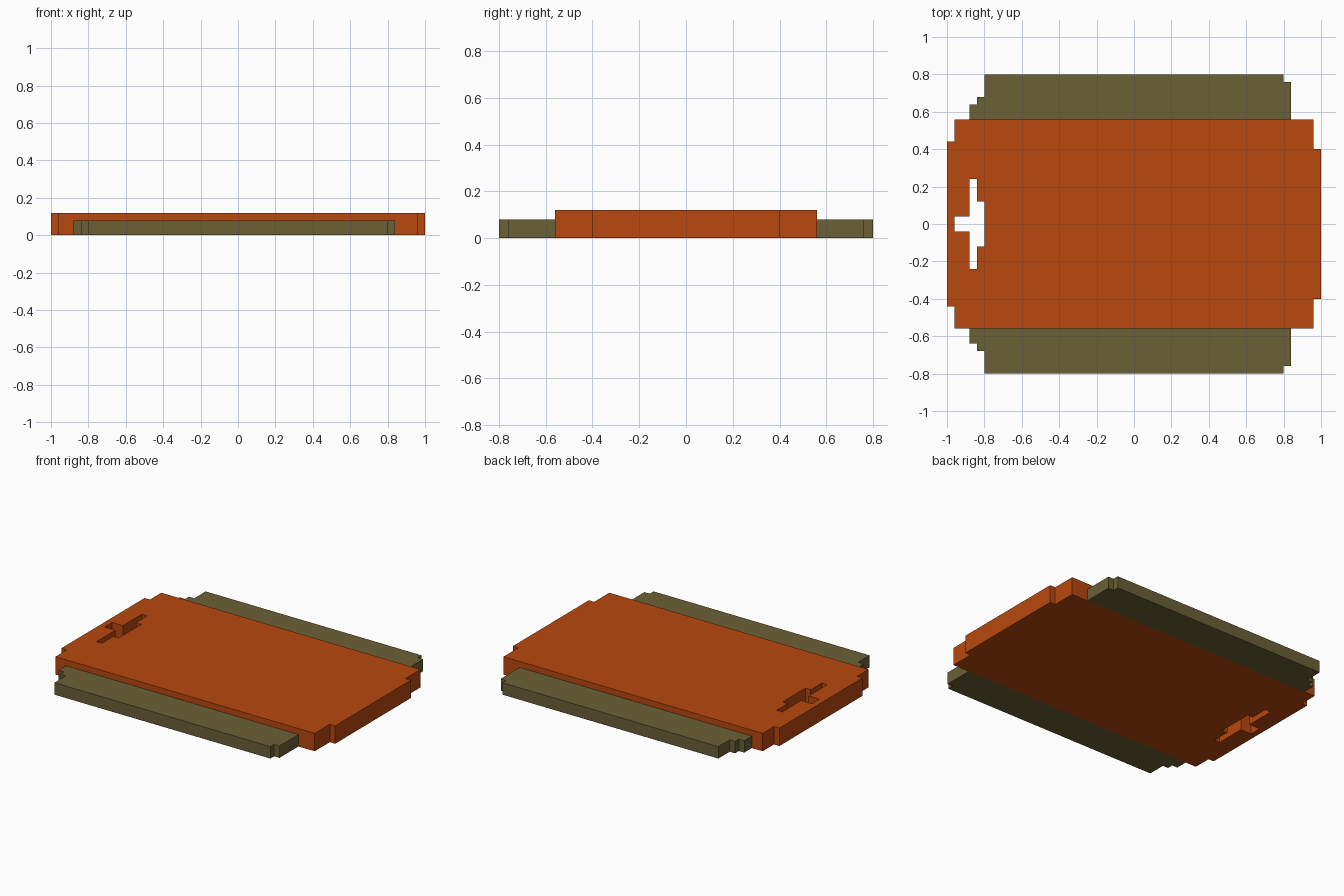
import bpy, bmesh

if "Cube" in bpy.data.objects:
    bpy.data.objects.remove(bpy.data.objects["Cube"])


def material(name, rgb):
    m = bpy.data.materials.new(name)
    m.diffuse_color = (*rgb, 1.0)
    m.use_nodes = True
    m.node_tree.nodes["Principled BSDF"].inputs["Base Color"].default_value = m.diffuse_color
    return m


ORANGE = material("burnt_orange", (0.479, 0.065, 0.0044))
OLIVE = material("olive", (0.147, 0.117, 0.037))


def mirrored(half):
    """Close a half outline by mirroring it across y = 0."""
    return half + [(x, -y) for x, y in reversed(half)]


def slab(name, loops, height, mat):
    """Flat slab from an outer outline plus optional hole outlines."""
    bm = bmesh.new()
    for pts in loops:
        vs = [bm.verts.new((x, y, 0)) for x, y in pts]
        for i, v in enumerate(vs):
            bm.edges.new((v, vs[(i + 1) % len(vs)]))
    bmesh.ops.triangle_fill(bm, edges=bm.edges[:], use_beauty=True)
    ext = bmesh.ops.extrude_face_region(bm, geom=bm.faces[:], use_keep_orig=True)
    top = [g for g in ext["geom"] if isinstance(g, bmesh.types.BMVert)]
    bmesh.ops.translate(bm, verts=top, vec=(0, 0, height))
    bmesh.ops.recalc_face_normals(bm, faces=bm.faces[:])
    me = bpy.data.meshes.new(name)
    bm.to_mesh(me)
    bm.free()
    me.materials.append(mat)
    ob = bpy.data.objects.new(name, me)
    bpy.context.collection.objects.link(ob)
    return ob


# Main plate with stepped ends and a stepped through slot
plate = mirrored([(-1, .44), (-.96, .44), (-.96, .56), (.96, .56), (.96, .40), (1, .40)])
slot = mirrored([(-.96, .04), (-.88, .04), (-.88, .24), (-.84, .24), (-.84, .12), (-.80, .12)])
slab("main_plate", [plate, slot], 0.12, ORANGE)

# Lower side strips, front and back
strip = [(-.88, .56), (-.88, .64), (-.84, .64), (-.84, .68), (-.80, .68), (-.80, .80),
         (.80, .80), (.80, .76), (.84, .76), (.84, .56)]
for side, s in (("back", 1), ("front", -1)):
    slab(side + "_side_strip", [[(x, s * y) for x, y in strip]], 0.08, OLIVE)
